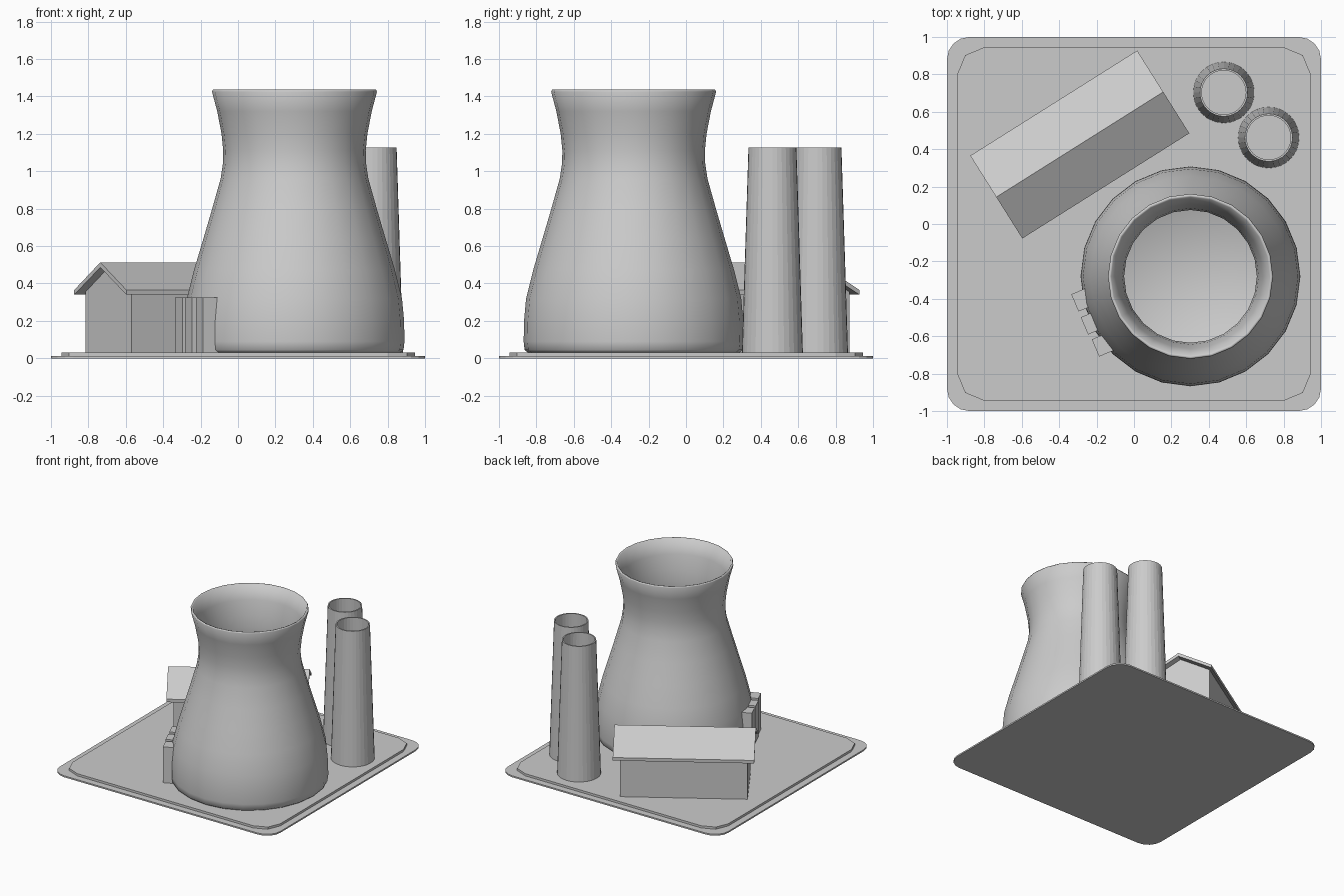
import bpy, bmesh, math
from mathutils import Vector

if "Cube" in bpy.data.objects:
    bpy.data.objects.remove(bpy.data.objects["Cube"])


def make_object(name, bm, loc=(0, 0, 0), rot=0.0, smooth=False):
    bmesh.ops.recalc_face_normals(bm, faces=bm.faces)
    for f in bm.faces:
        f.smooth = smooth
    me = bpy.data.meshes.new(name)
    bm.to_mesh(me)
    bm.free()
    ob = bpy.data.objects.new(name, me)
    bpy.context.collection.objects.link(ob)
    ob.location = loc
    ob.rotation_euler.z = rot
    return ob


def prism(bm, points, offset):
    """Extrude a closed outline along an offset."""
    f = bm.faces.new([bm.verts.new(p) for p in points])
    ext = bmesh.ops.extrude_face_region(bm, geom=[f], use_keep_orig=True)
    vs = [g for g in ext["geom"] if isinstance(g, bmesh.types.BMVert)]
    bmesh.ops.translate(bm, vec=Vector(offset), verts=vs)


def rounded_slab(name, half, radius, segs, z0, z1):
    bm = bmesh.new()
    pts = []
    for k, (sx, sy) in enumerate([(1, 1), (-1, 1), (-1, -1), (1, -1)]):
        for i in range(segs + 1):
            a = math.pi / 2 * (k + i / segs)
            pts.append((sx * (half - radius) + radius * math.cos(a),
                        sy * (half - radius) + radius * math.sin(a), z0))
    prism(bm, pts, (0, 0, z1 - z0))
    return make_object(name, bm)


def lathe(name, profile, sides, loc, smooth=False):
    """Spin (radius, z) points; both ends are capped."""
    bm = bmesh.new()
    rings = []
    for r, z in profile:
        rings.append([bm.verts.new((r * math.cos(2 * math.pi * i / sides),
                                    r * math.sin(2 * math.pi * i / sides), z))
                      for i in range(sides)])
    for a, b in zip(rings, rings[1:]):
        for i in range(sides):
            j = (i + 1) % sides
            bm.faces.new((a[i], a[j], b[j], b[i]))
    bm.faces.new(rings[0])
    bm.faces.new(rings[-1])
    return make_object(name, bm, loc, 0, smooth)


# Ground plates
rounded_slab("base_plate", 1.0, 0.12, 4, 0.0, 0.012)
rounded_slab("yard_slab", 0.945, 0.145, 2, 0.012, 0.03)

# Cooling tower: hollow flared shell
outer = [(0.565, 0.03), (0.583, 0.045), (0.588, 0.09), (0.586, 0.20),
         (0.575, 0.32), (0.536, 0.476), (0.487, 0.64), (0.44, 0.80),
         (0.395, 0.96), (0.383, 1.04), (0.381, 1.11), (0.39, 1.20),
         (0.413, 1.32), (0.441, 1.425), (0.436, 1.436)]
inner = [(0.424, 1.432)] + [(r - 0.026, z) for r, z in reversed(outer[3:13])]
inner += [(0.555, 0.07), (0.535, 0.045)]
lathe("cooling_tower", outer + inner, 24, (0.302, -0.28, 0), smooth=True)

# Twin chimneys: tapered tubes
stack = [(0.163, 0.03), (0.128, 1.128), (0.118, 1.128), (0.15, 0.035)]
for n, (x, y) in enumerate([(0.48, 0.703), (0.72, 0.462)]):
    lathe(f"chimney_{n + 1}", stack, 32, (x, y, 0))

# Turbine hall: gabled walls and overhanging roof
place, turn = (-0.29, 0.425, 0), math.radians(32.2)
L, W = 0.476, 0.23
slope = 0.148 / 0.2615
wall_top = 0.485 - slope * W
bm = bmesh.new()
prism(bm, [(-L, -W, 0.03), (-L, W, 0.03), (-L, W, wall_top),
           (-L, 0, 0.485), (-L, -W, wall_top)], (2 * L, 0, 0))
make_object("hall_walls", bm, place, turn)

L, W = 0.5275, 0.2615
bm = bmesh.new()
prism(bm, [(-L, -W, 0.34), (-L, -W, 0.365), (-L, 0, 0.513), (-L, W, 0.365),
           (-L, W, 0.34), (-L, 0, 0.486)], (2 * L, 0, 0))
make_object("hall_roof", bm, place, turn)

# Service boxes set against the tower wall
turn = math.radians(23)
for n, (x, y, depth) in enumerate([(-0.316, -0.422, 0.09),
                                   (-0.265, -0.545, 0.09),
                                   (-0.206, -0.663, 0.11)]):
    bm = bmesh.new()
    prism(bm, [(0, -0.05, 0.03), (depth, -0.05, 0.03),
               (depth, 0.05, 0.03), (0, 0.05, 0.03)], (0, 0, 0.295))
    make_object(f"service_box_{n + 1}", bm, (x, y, 0), turn)
